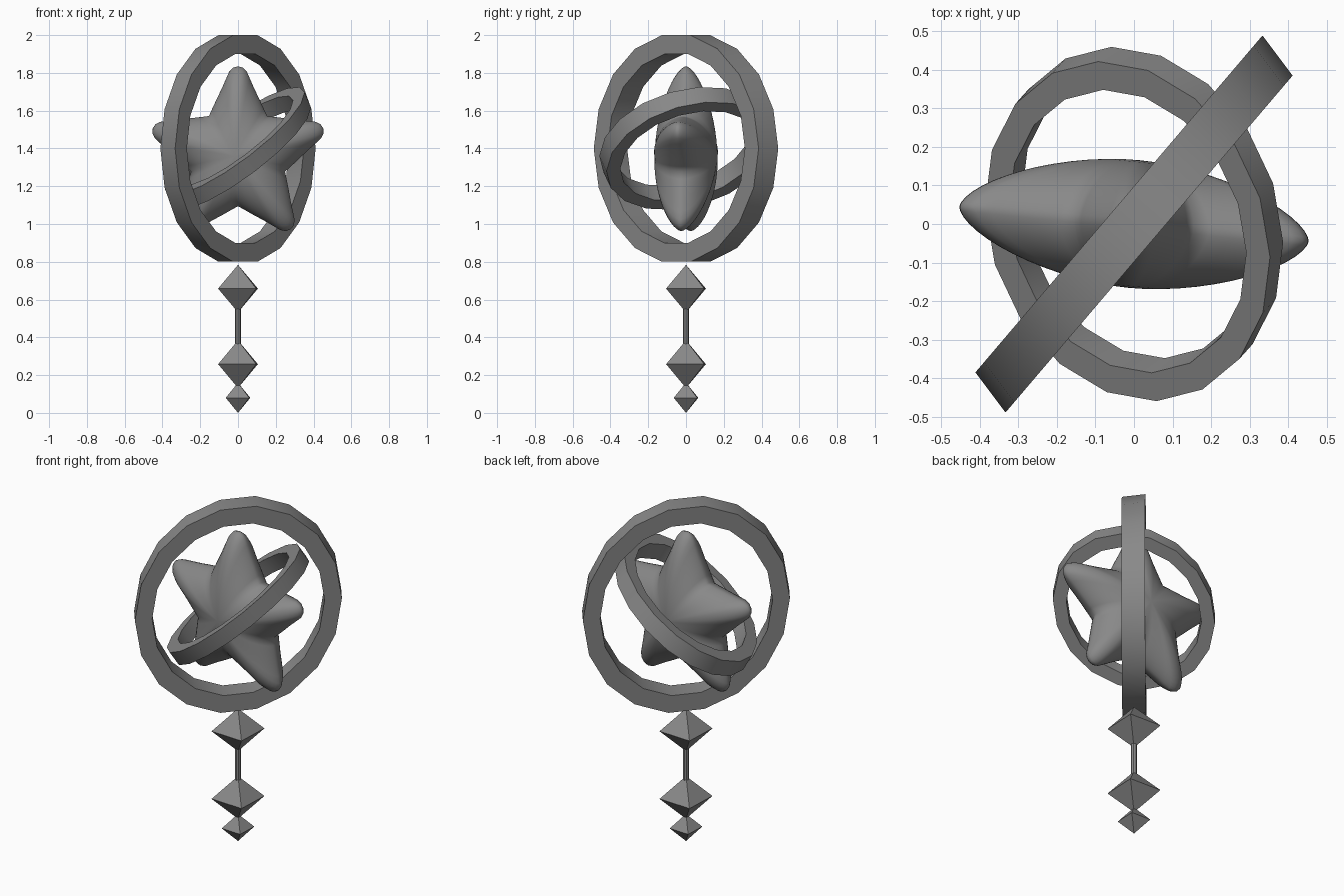
import bpy, bmesh
from math import sin, cos, pi, radians
from mathutils import Vector, Matrix

cube = bpy.data.objects.get("Cube")
if cube:
    bpy.data.objects.remove(cube, do_unlink=True)

GREY = (0.25, 0.25, 0.25, 1)
mat = bpy.data.materials.new("plain grey")
mat.use_nodes = True
mat.diffuse_color = GREY
mat.node_tree.nodes["Principled BSDF"].inputs["Base Color"].default_value = GREY


# Smooth shading keeps every edge sharper than the given angle crisp
def add_object(name, bm, smooth_angle=0):
    bmesh.ops.recalc_face_normals(bm, faces=bm.faces)
    for f in bm.faces:
        f.smooth = smooth_angle > 0
    for e in bm.edges:
        e.smooth = e.calc_face_angle(0) < radians(smooth_angle)
    mesh = bpy.data.meshes.new(name)
    bm.to_mesh(mesh)
    bm.free()
    mesh.materials.append(mat)
    obj = bpy.data.objects.new(name, mesh)
    bpy.context.collection.objects.link(obj)
    return obj


def bridge(bm, a, b):
    n = len(a)
    for i in range(n):
        j = (i + 1) % n
        bm.faces.new((a[i], a[j], b[j], b[i]))


# Faceted square-section ring spanned by two half axes and a half width
def ring(name, u, v, w, sides=18, inner=5 / 6):
    bm = bmesh.new()
    u, v, w = Vector(u), Vector(v), Vector(w)
    centre = Vector((0, 0, 1.4))
    angles = [2 * pi * i / sides for i in range(sides)]
    loops = []
    for scale, side in ((1, -1), (1, 1), (inner, 1), (inner, -1)):
        loops.append([bm.verts.new(centre + scale * (u * cos(a) + v * sin(a)) + w * side)
                      for a in angles])
    for k in range(4):
        bridge(bm, loops[k], loops[(k + 1) % 4])
    add_object(name, bm, 35)


ring("outer_ring", (0.372, 0.4365, 0), (0, 0, 0.609), (0.039, -0.052, 0))
ring("inner_ring", (-0.075, 0.44, 0.08), (0.362, 0.01, 0.275), (-0.017, -0.019, 0.04))


# Puffy five-pointed star: one arm outline, mirrored and turned five times
def star():
    half = [(0.155, 0.213), (0.138, 0.25), (0.115, 0.3), (0.086, 0.36),
            (0.064, 0.41), (0.047, 0.448), (0.026, 0.47), (0, 0.477)]
    arm = half + [(-x, z) for x, z in half[-2:0:-1]]
    outline = []
    for k in range(5):
        turn = Matrix.Rotation(k * 2 * pi / 5, 2)
        outline += [turn @ Vector(p) for p in arm]

    bm = bmesh.new()
    steps = 14
    rim = [bm.verts.new((p.x, 0, p.y)) for p in outline]
    for side in (-1, 1):
        previous = rim
        for i in range(1, steps):
            t = i / steps * pi / 2
            s, depth = cos(t), 0.166 * sin(t) ** 1.24
            # Layers grow rounder towards the middle
            layer = [s * p.lerp(p.normalized() * 0.33, 0.6 * (1 - s)) for p in outline]
            loop = [bm.verts.new((q.x, side * depth, q.y)) for q in layer]
            bridge(bm, previous, loop)
            previous = loop
        tip = bm.verts.new((0, side * 0.166, 0))
        for i in range(len(previous)):
            bm.faces.new((previous[i - 1], previous[i], tip))
    obj = add_object("star", bm, 180)
    obj.location.z = 1.358
    obj.rotation_euler.z = radians(-5.7)


star()


# Hanging chain of four-sided gems
def gem(name, z, radius, height):
    bm = bmesh.new()
    belt = [bm.verts.new((radius * cos(a), radius * sin(a), z))
            for a in (radians(42.5 + 90 * k) for k in range(4))]
    for end in (-height, height):
        point = bm.verts.new((0, 0, z + end))
        for i in range(4):
            bm.faces.new((belt[i - 1], belt[i], point))
    add_object(name, bm)


gem("upper_gem", 0.658, 0.143, 0.126)
gem("middle_gem", 0.258, 0.143, 0.126)
gem("lower_gem", 0.08, 0.088, 0.08)

# Rod joining the upper two gems
bm = bmesh.new()
bmesh.ops.create_cone(bm, cap_ends=True, segments=8, radius1=0.016, radius2=0.016,
                      depth=0.22, matrix=Matrix.Translation((0, 0, 0.455)))
add_object("rod", bm)
